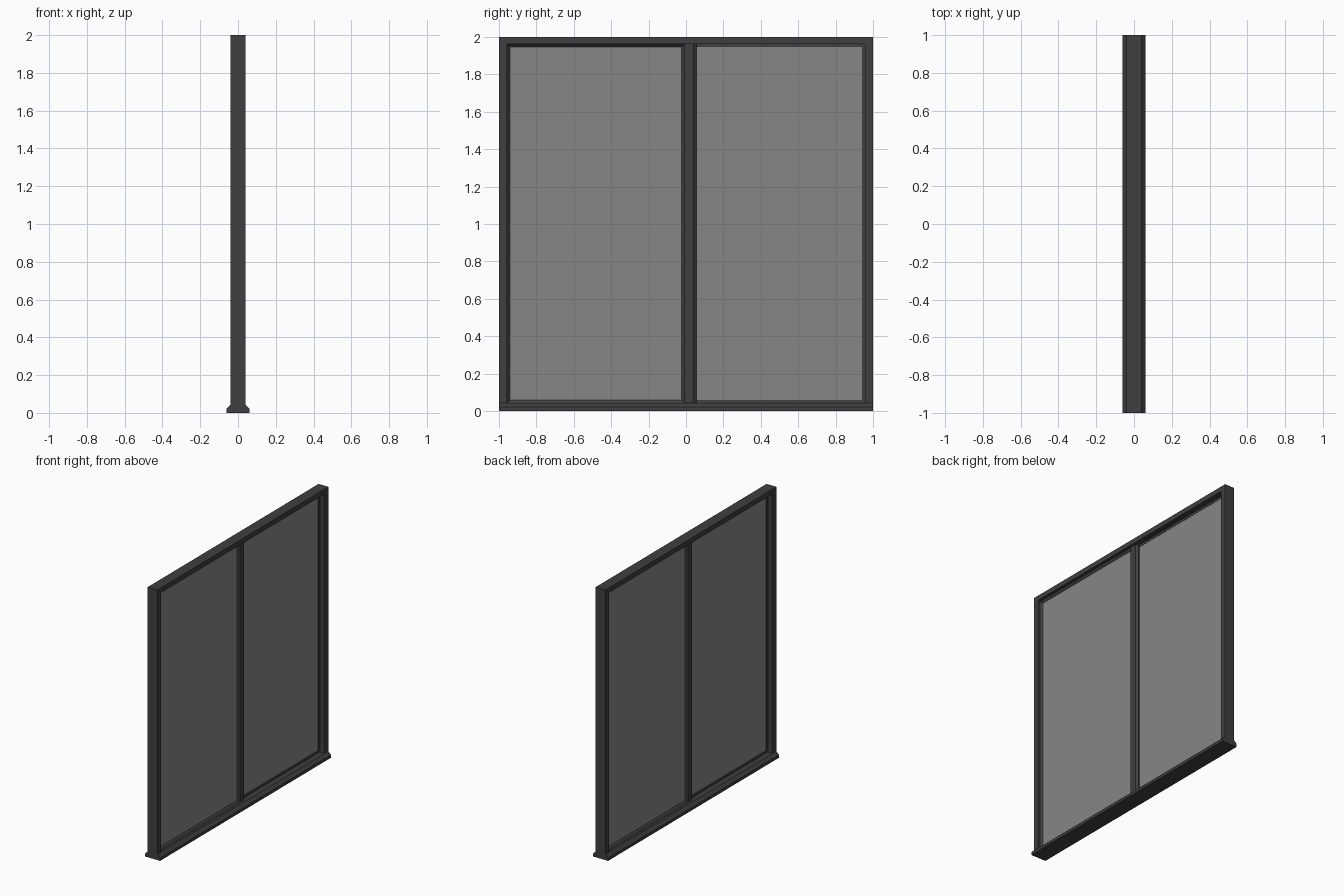
import bpy, bmesh, math

if "Cube" in bpy.data.objects:
    bpy.data.objects.remove(bpy.data.objects["Cube"])

def material(name, c):
    m = bpy.data.materials.new(name)
    m.diffuse_color = (c, c, c, 1)
    m.use_nodes = True
    m.node_tree.nodes["Principled BSDF"].inputs["Base Color"].default_value = m.diffuse_color
    return m

DARK = material("dark_metal", 0.05)
GLASS = material("grey_glass", 0.24)

def finish(bm, name, mat, turn=0.0):
    bmesh.ops.recalc_face_normals(bm, faces=bm.faces)
    me = bpy.data.meshes.new(name)
    bm.to_mesh(me)
    bm.free()
    me.materials.append(mat)
    ob = bpy.data.objects.new(name, me)
    ob.rotation_euler.z = turn
    bpy.context.collection.objects.link(ob)
    return ob

def prism(name, pts, to3d, vec, mat):
    """Extrude a flat outline along vec."""
    bm = bmesh.new()
    f = bm.faces.new([bm.verts.new(to3d(a, b)) for a, b in pts])
    ext = bmesh.ops.extrude_face_region(bm, geom=[f], use_keep_orig=True)
    bmesh.ops.translate(bm, vec=vec,
                        verts=[v for v in ext["geom"] if isinstance(v, bmesh.types.BMVert)])
    return finish(bm, name, mat)

def clamp(v, lo, hi):
    return max(lo, min(hi, v))

def sash(name, y0, y1, z0, z1, turn):
    """Chamfered rectangular ring; its outer edges are tucked into the frame."""
    profile = [(0, 0), (0, .008), (.016, .022), (.064, .022), (.08, .008), (.08, 0)]
    bm = bmesh.new()
    rings = []
    for d, x in profile:
        ys = [clamp(v, -.975, .975) for v in (y0 + d, y1 - d)]
        zs = [clamp(v, .02, 1.98) for v in (z0 + d, z1 - d)]
        rings.append([bm.verts.new((x, ys[i], zs[j])) for i, j in ((0, 0), (1, 0), (1, 1), (0, 1))])
    for a, b in zip(rings, rings[1:] + rings[:1]):
        for i in range(4):
            j = (i + 1) % 4
            bm.faces.new((a[i], a[j], b[j], b[i]))
    finish(bm, name, DARK, turn)

def pane(name, y0, y1, z0, z1, turn):
    bm = bmesh.new()
    bmesh.ops.create_cube(bm, size=1)
    for v in bm.verts:
        v.co = (.005 + v.co.x * .006, (y0 + y1) / 2 + v.co.y * (y1 - y0),
                (z0 + z1) / 2 + v.co.z * (z1 - z0))
    finish(bm, name, GLASS, turn)

# Jambs and head as one upside-down U
prism("outer_frame",
      [(-1, .03), (-1, 2), (1, 2), (1, .03), (.957, .03), (.957, 1.963), (-.957, 1.963), (-.957, .03)],
      lambda y, z: (-.04, y, z), (.08, 0, 0), DARK)

# Sill with sloping shoulders
prism("sill", [(-.062, 0), (.062, 0), (.062, .021), (.04, .042), (-.04, .042), (-.062, .021)],
      lambda x, z: (x, -1, z), (0, 2, 0), DARK)

# Two sliding sashes, the second is the first turned half way round
for label, turn in (("front", 0), ("rear", math.pi)):
    sash(label + "_sash", -1.02, .056, -.02, 2.026, turn)
    pane(label + "_glass", -.95, -.015, .05, 1.955, turn)
